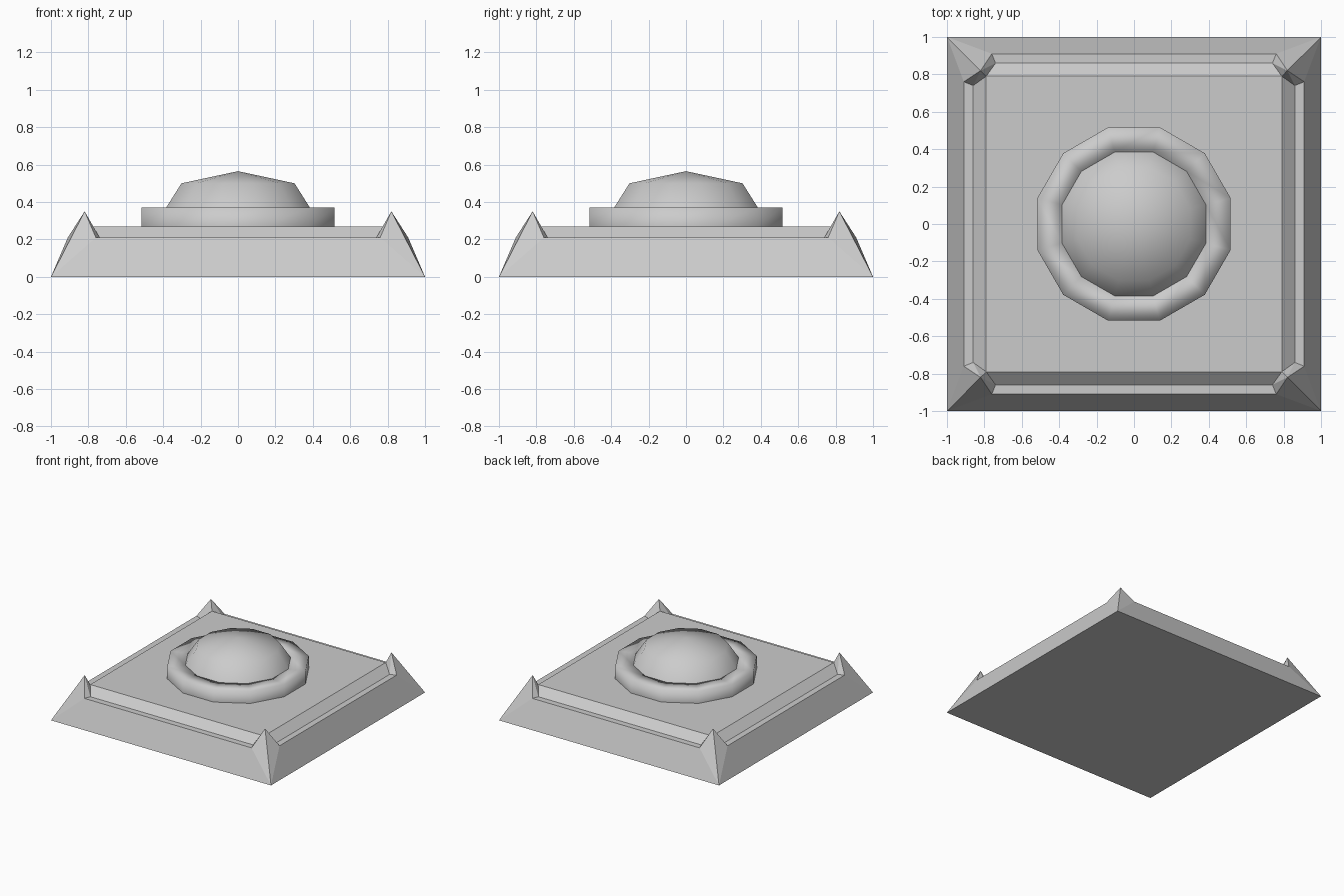
import bpy, bmesh, math

if "Cube" in bpy.data.objects:
    bpy.data.objects.remove(bpy.data.objects["Cube"])


def finish(name, bm, smooth=False):
    bmesh.ops.remove_doubles(bm, verts=bm.verts, dist=0.0005)
    bmesh.ops.recalc_face_normals(bm, faces=bm.faces)
    mesh = bpy.data.meshes.new(name)
    bm.to_mesh(mesh)
    bm.free()
    for p in mesh.polygons:
        p.use_smooth = smooth
    ob = bpy.data.objects.new(name, mesh)
    bpy.context.collection.objects.link(ob)
    return ob


def revolve(name, profile, sides=12):
    """Spin an (r, z) profile with flat sides facing the axes."""
    bm = bmesh.new()
    a = math.pi / sides
    verts = [bm.verts.new((r * math.cos(a), r * math.sin(a), z)) for r, z in profile]
    edges = [bm.edges.new(pair) for pair in zip(verts, verts[1:])]
    bmesh.ops.spin(bm, geom=verts + edges, cent=(0, 0, 0), axis=(0, 0, 1),
                   angle=2 * math.pi, steps=sides, use_duplicate=False)
    return finish(name, bm, smooth=True)


# Base: one side (front) repeated four times, with pointed corners
bm = bmesh.new()
foot = (1, -1, 0)
peak = (0.82, -0.82, 0.35)
lip = (0.76, -0.91, 0.21)
ledge = (0.74, -0.86, 0.21)
top = (0.79, -0.79, 0.27)


def mx(p):
    return (-p[0], p[1], p[2])


half = [(foot, peak, lip), (peak, ledge, lip), (peak, top, ledge)]
side = half + [tuple(mx(p) for p in f) for f in half]
for lo, hi in ((foot, lip), (lip, ledge), (ledge, top)):
    side.append((mx(lo), lo, hi, mx(hi)))


def turn(p, k):
    x, y, z = p
    for _ in range(k):
        x, y = -y, x
    return (x, y, z)


for k in range(4):
    for f in side:
        bm.faces.new([bm.verts.new(turn(p, k)) for p in f])
# Top plate and underside
for corner in (top, foot):
    bm.faces.new([bm.verts.new(turn(corner, k)) for k in range(4)])
finish("base", bm)

# Collar ring and low dome
revolve("collar", [(0.535, 0.27), (0.535, 0.37), (0.398, 0.37), (0.398, 0.27)])
revolve("dome", [(0.398, 0.37), (0.313, 0.50), (0, 0.565)])
